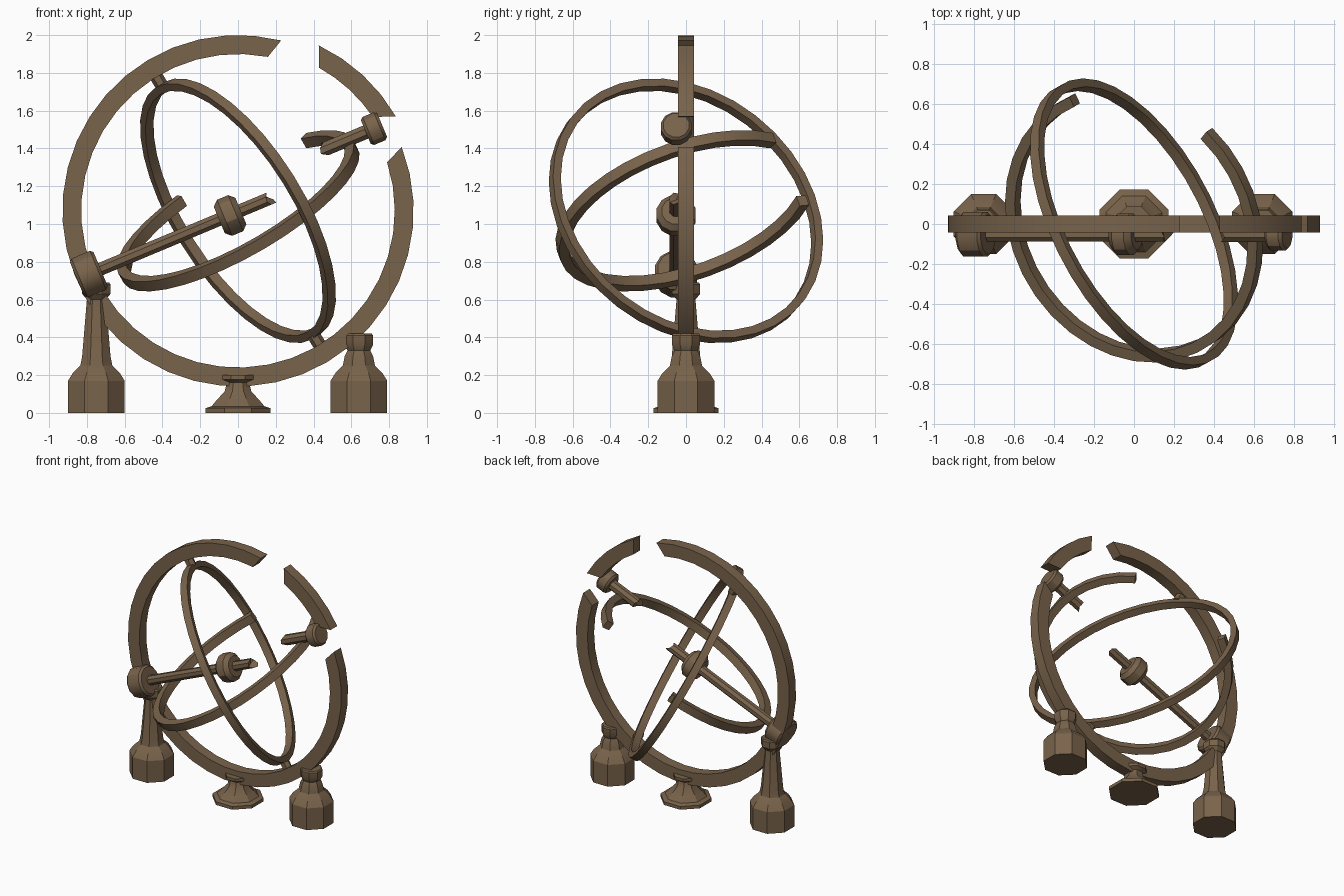
import bpy, bmesh, math, random
from mathutils import Vector

random.seed(4)
cube = bpy.data.objects.get("Cube")
if cube:
    bpy.data.objects.remove(cube, do_unlink=True)

bronze = bpy.data.materials.new("aged_bronze")
bronze.use_nodes = True
colour = (0.19, 0.125, 0.07, 1)
bronze.diffuse_color = colour
bronze.node_tree.nodes["Principled BSDF"].inputs["Base Color"].default_value = colour

CENTRE = Vector((0, 0, 1.07))
parts = []


def finish(name, bm):
    bmesh.ops.recalc_face_normals(bm, faces=bm.faces)
    mesh = bpy.data.meshes.new(name)
    bm.to_mesh(mesh)
    bm.free()
    mesh.materials.append(bronze)
    obj = bpy.data.objects.new(name, mesh)
    bpy.context.collection.objects.link(obj)
    parts.append(obj)
    return obj


def hoop(name, u, normal, outer, inner, width, start=(0, 0), end=(360, 360),
         full=40, centre=CENTRE):
    """Sweep a square bar round an arc; start and end hold (outer, inner) angles."""
    normal = Vector(normal).normalized()
    u = Vector(u)
    u = (u - normal * u.dot(normal)).normalized()
    v = normal.cross(u)
    closed = end[0] - start[0] >= 360
    steps = max(3, round(full * (end[0] - start[0]) / 360))
    bm = bmesh.new()
    loops = []
    for i in range(steps if closed else steps + 1):
        t = i / steps
        loop = []
        for k, side in ((0, -1), (0, 1), (1, 1), (1, -1)):
            a = math.radians(start[k] + (end[k] - start[k]) * t)
            r = (outer, inner)[k]
            p = centre + (u * math.cos(a) + v * math.sin(a)) * r
            loop.append(bm.verts.new(p + normal * side * width / 2))
        loops.append(loop)
    pairs = list(zip(loops, loops[1:]))
    if closed:
        pairs.append((loops[-1], loops[0]))
    else:
        bm.faces.new(loops[0])
        bm.faces.new(loops[-1])
    for a, b in pairs:
        for k in range(4):
            bm.faces.new((a[k], a[k - 1], b[k - 1], b[k]))
    return finish(name, bm)


def turned(name, base, axis, profile, sides=8, jag=0.0):
    """Turn a (radius, height) profile along an axis; jag breaks the last end."""
    rot = Vector(axis).to_track_quat('Z', 'Y')
    base = Vector(base)
    bm = bmesh.new()
    loops = []
    for n, (r, h) in enumerate(profile):
        last = n == len(profile) - 1
        loop = []
        for i in range(sides):
            a = math.tau * (i + 0.5) / sides
            lift = random.uniform(-jag, jag) if last and jag else 0
            p = Vector((r * math.cos(a), r * math.sin(a), h + lift))
            loop.append(bm.verts.new(base + rot @ p))
        loops.append(loop)
    for a, b in zip(loops, loops[1:]):
        for i in range(sides):
            bm.faces.new((a[i - 1], a[i], b[i], b[i - 1]))
    bm.faces.new(loops[0])
    if jag:
        # sunken middle of the snapped end
        tip = bm.verts.new(base + rot @ Vector((0, 0, profile[-1][1] - jag)))
        for i in range(sides):
            bm.faces.new((loops[-1][i - 1], loops[-1][i], tip))
    else:
        bm.faces.new(loops[-1])
    return finish(name, bm)


# Broken outer hoop, its loose fragment shifted outward
X, BACK = (1, 0, 0), (0, -1, 0)
hoop("outer_hoop", X, BACK, 0.93, 0.83, 0.083, (75.8, 79), (381.3, 378))
hoop("outer_hoop_fragment", X, BACK, 0.93, 0.825, 0.083, (30, 34), (64.7, 61),
     centre=CENTRE + Vector((0.03, 0, 0.035)))

# Whole inner hoop on two pivot pins
pivot = Vector((-0.52, 0, 0.855)).normalized()
hoop("inner_hoop", pivot, (0.77, 0.41, 0.48), 0.785, 0.74, 0.055, full=36)
for name, s in (("upper_pivot_pin", 1), ("lower_pivot_pin", -1)):
    turned(name, CENTRE + pivot * s * 0.77, pivot * s,
           [(0.035, 0), (0.035, 0.075)], sides=6)

# Broken tilted hoop
hoop("tilted_hoop", (0.4, 0.5, 0.41), (-0.475, -0.3, 0.827), 0.715, 0.66, 0.062,
     (66, 66), (360, 360), full=36)

# Snapped axle with its hubs
axis = Vector((0.92, 0, 0.385)).normalized()
left_hub = Vector((-0.79, -0.052, 0.735))
right_hub = Vector((0.72, -0.052, 1.505))
turned("long_axle", left_hub, axis, [(0.037, 0), (0.037, 1.04)], jag=0.025)
turned("short_axle", right_hub, -axis, [(0.04, 0), (0.04, 0.29)], jag=0.025)


def hub(name, middle, rim, face, half, bevel):
    turned(name, middle, axis, [(face, -half), (rim, -half + bevel),
                                (rim, half - bevel), (face, half)], sides=12)


hub("left_hub", left_hub, 0.115, 0.1, 0.068, 0.015)
hub("middle_hub", Vector((-0.042, -0.052, 1.045)), 0.107, 0.078, 0.062, 0.03)
hub("right_hub", right_hub, 0.083, 0.07, 0.047, 0.015)

# Octagonal stands; radii are measured to the flat sides
FLAT = 1 / math.cos(math.pi / 8)


def stand(name, x, profile):
    turned(name, (x, 0, 0), (0, 0, 1), [(r * FLAT, h) for r, h in profile])


foot = [(0.15, 0), (0.15, 0.17), (0.125, 0.21), (0.085, 0.25)]


def tall_stand(name, x, neck, top):
    stand(name, x, foot + [(0.075, 0.3), (neck, top - 0.09), (0.075, top - 0.06),
                           (0.075, top - 0.01), (0.068, top)])


tall_stand("right_stand", -0.75, 0.05, 0.69)
tall_stand("left_stand", 0.64, 0.06, 0.42)
stand("middle_stand", 0, [(0.172, 0), (0.172, 0.025), (0.14, 0.035), (0.115, 0.065),
                          (0.07, 0.115), (0.06, 0.16), (0.087, 0.178), (0.087, 0.2)])

# Soft shading with crisp edges
bpy.ops.object.select_all(action='DESELECT')
for obj in parts:
    obj.select_set(True)
bpy.context.view_layer.objects.active = parts[0]
bpy.ops.object.shade_smooth_by_angle(angle=math.radians(30))
